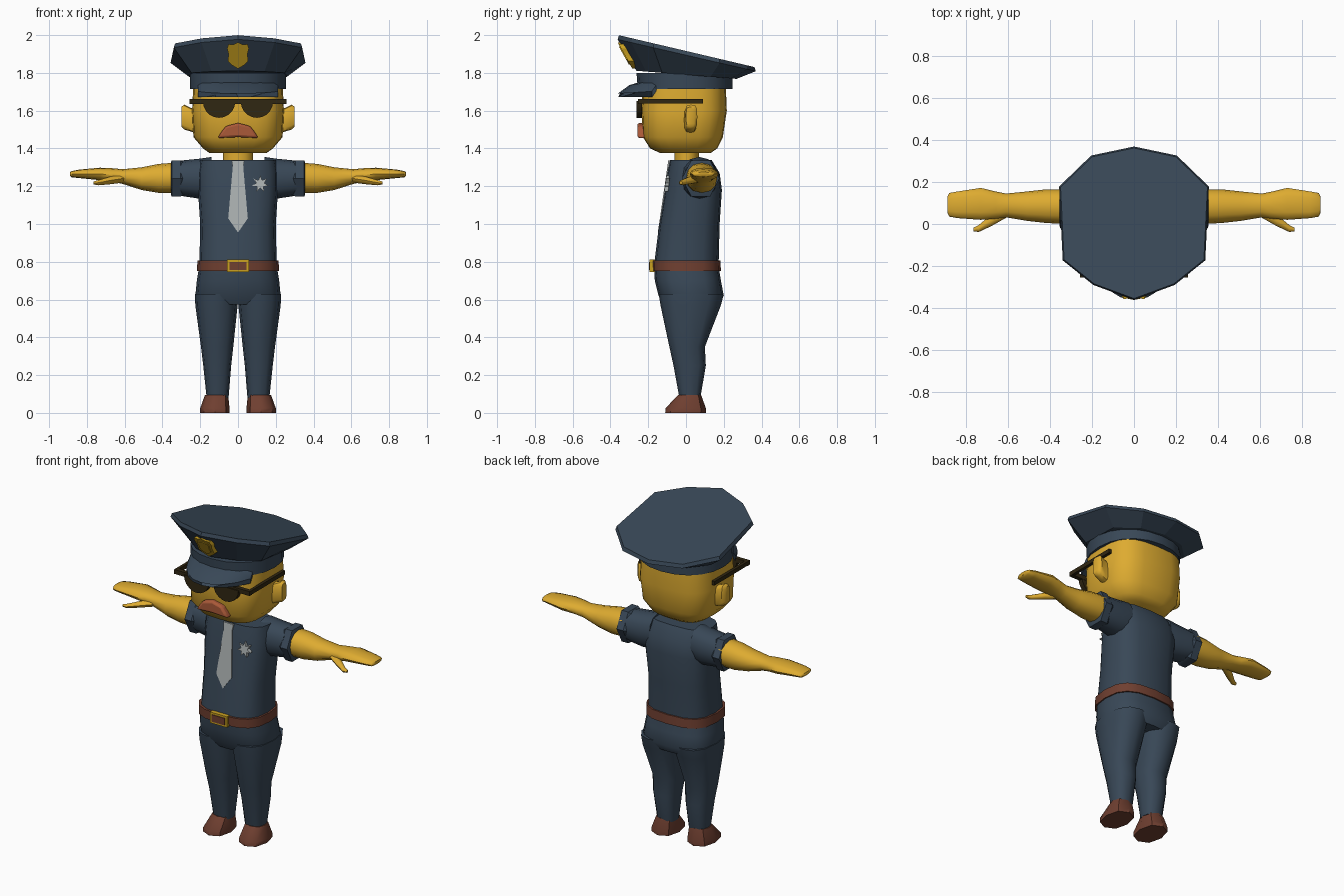
import bpy, bmesh, math
from math import cos, sin, pi

if "Cube" in bpy.data.objects:
    bpy.data.objects.remove(bpy.data.objects["Cube"])


def material(name, r, g, b):
    m = bpy.data.materials.new(name)
    m.use_nodes = True
    m.diffuse_color = (r, g, b, 1)
    m.node_tree.nodes["Principled BSDF"].inputs["Base Color"].default_value = (r, g, b, 1)
    return m


navy = material("navy cloth", .04, .064, .095)
skin = material("yellow skin", .73, .41, .03)
brown = material("brown leather", .16, .05, .03)
gold = material("gold metal", .6, .36, .015)
silver = material("silver grey", .4, .43, .43)
dark = material("dark glass", .03, .02, .006)
lips = material("orange brown lips", .4, .1, .04)


def finish(name, bm, mat, mirror=False, angle=48):
    bmesh.ops.recalc_face_normals(bm, faces=bm.faces)
    me = bpy.data.meshes.new(name)
    bm.to_mesh(me)
    bm.free()
    ob = bpy.data.objects.new(name, me)
    bpy.context.collection.objects.link(ob)
    me.materials.append(mat)
    if mirror:
        ob.modifiers.new("Mirror", "MIRROR").use_mirror_merge = False
    bpy.ops.object.select_all(action="DESELECT")
    ob.select_set(True)
    bpy.context.view_layer.objects.active = ob
    if angle:
        bpy.ops.object.shade_smooth_by_angle(angle=math.radians(angle))
    return ob


def bridge(bm, rings):
    """Skin a list of equal point rings and cap both ends."""
    loops = [[bm.verts.new(p) for p in ring] for ring in rings]
    n = len(loops[0])
    for a, b in zip(loops, loops[1:]):
        for i in range(n):
            j = (i + 1) % n
            bm.faces.new((a[i], a[j], b[j], b[i]))
    bm.faces.new(loops[0])
    bm.faces.new(loops[-1])


def loft(name, mat, rings, n=16, p=2.0, axis="z", mirror=False, angle=48):
    """Rings are (position, low a, high a, low b, high b) along the axis."""
    def point(t, a0, a1, b0, b1, k):
        c, s = cos(2 * pi * k / n), sin(2 * pi * k / n)
        a = (a0 + a1) / 2 + (a1 - a0) / 2 * math.copysign(abs(c) ** (2 / p), c)
        b = (b0 + b1) / 2 + (b1 - b0) / 2 * math.copysign(abs(s) ** (2 / p), s)
        return (a, b, t) if axis == "z" else (t, a, b)
    bm = bmesh.new()
    bridge(bm, [[point(*r, k) for k in range(n)] for r in rings])
    return finish(name, bm, mat, mirror, angle)


def plate(name, mat, outline, y_at, depth, mirror=False):
    """Extrude an (x, z) outline backwards from a sloped front plane."""
    bm = bmesh.new()
    bridge(bm, [[(x, y_at(z) + d, z) for x, z in outline] for d in (0, depth)])
    return finish(name, bm, mat, mirror, 30)


def box(name, mat, x0, x1, y0, y1, z0, z1, mirror=False):
    return plate(name, mat, [(x0, z0), (x1, z0), (x1, z1), (x0, z1)],
                 lambda z: y0, y1 - y0, mirror)


def both_sides(half):
    """Close an outline given for x >= 0 by reflecting it."""
    return half + [(-x, z) for x, z in reversed(half) if x > 0]


# Shirt, belt and trousers
loft("shirt", navy, [(.76, -.205, .205, -.172, .172), (1.0, -.2, .2, -.142, .178),
                     (1.18, -.212, .212, -.113, .19), (1.27, -.212, .212, -.1, .178),
                     (1.34, -.2, .2, -.085, .135)], p=2.8)
loft("belt", brown, [(.75, -.217, .217, -.178, .185),
                     (.806, -.215, .215, -.18, .182)], p=2.8)
loft("hips", navy, [(.78, -.205, .205, -.17, .172), (.7, -.218, .218, -.165, .185),
                    (.62, -.226, .226, -.145, .2), (.575, -.215, .215, -.12, .175)], p=2.8)
loft("legs", navy, [(.63, .0, .228, -.145, .2), (.57, .002, .226, -.135, .185),
                    (.35, .025, .196, -.088, .1), (.25, .036, .184, -.066, .105),
                    (.08, .05, .166, -.035, .076)], n=12, p=2.5, mirror=True)
loft("shoes", brown, [(0, .045, .2, -.11, .105), (.025, .045, .2, -.108, .105),
                      (.095, .052, .175, -.042, .08)], n=8, p=2.4, mirror=True)

# Buckle with an inset centre
box("buckle_frame", gold, -.058, .058, -.192, -.165, .745, .812)
box("buckle_centre", brown, -.044, .044, -.196, -.19, .757, .8)

# Sleeves with rolled cuffs, arms and hands
loft("sleeves", navy, [(.14, -.02, .16, 1.14, 1.355), (.21, -.02, .165, 1.135, 1.345),
                       (.31, -.01, .165, 1.15, 1.335)], n=12, p=2.3, axis="x", mirror=True)
loft("cuffs", navy, [(.29, -.01, .165, 1.14, 1.34), (.305, -.022, .178, 1.13, 1.352),
                     (.35, -.022, .178, 1.13, 1.352), (.355, -.01, .168, 1.142, 1.34)],
     n=6, axis="x", mirror=True, angle=30)
loft("arms", skin, [(.33, .0, .165, 1.165, 1.325), (.42, .005, .165, 1.165, 1.318),
                    (.51, .015, .155, 1.18, 1.3), (.61, .032, .145, 1.212, 1.29),
                    (.66, .025, .155, 1.222, 1.295), (.73, .02, .172, 1.232, 1.298),
                    (.84, .028, .155, 1.243, 1.288), (.88, .035, .148, 1.247, 1.28),
                    (.89, .055, .13, 1.255, 1.275)], n=12, p=2.2, axis="x", mirror=True)
loft("thumbs", skin, [(.6, .035, .1, 1.22, 1.265), (.68, -.01, .045, 1.21, 1.25),
                      (.74, -.038, -.005, 1.205, 1.232), (.765, -.035, -.018, 1.21, 1.225)],
     n=8, axis="x", mirror=True)

# Neck, head and ears
loft("neck", skin, [(1.31, -.08, .08, -.062, .068), (1.4, -.08, .08, -.062, .068)], n=12)
loft("head", skin, [(1.375, -.15, .15, -.135, .13), (1.4, -.185, .185, -.19, .165),
                    (1.46, -.236, .236, -.228, .195), (1.6, -.243, .243, -.235, .216),
                    (1.75, -.236, .236, -.228, .21)], n=24, p=3.0, angle=60)
loft("ears", skin, [(.2, -.01, .055, 1.47, 1.61), (.25, -.01, .055, 1.49, 1.615),
                    (.285, -.005, .06, 1.5, 1.632), (.3, .0, .045, 1.515, 1.62)],
     n=12, p=3.5, axis="x", mirror=True)

# Mouth
mouth = plate("mouth", lips, both_sides([(0, 1.535), (.065, 1.518), (.09, 1.485),
                                         (.108, 1.455), (0, 1.46)]),
              lambda z: -.258, .07)
bevel = mouth.modifiers.new("Bevel", "BEVEL")
bevel.width, bevel.segments = .012, 2

# Sunglasses
plate("lenses", dark, [(.1 + .086 * cos(pi * k / 10), 1.65 - .088 * sin(pi * k / 10))
                       for k in range(11)], lambda z: -.262, .03, True)
box("glasses_bar", dark, -.258, .258, -.255, -.23, 1.635, 1.662)
box("glasses_temples", dark, .24, .258, -.255, .09, 1.637, 1.662, True)

# Tie and star badge lying on the shirt front
chest = lambda z: -.094 - .145 * (1.335 - z)
plate("tie", silver, both_sides([(0, 1.337), (.034, 1.337), (.028, 1.3), (.052, 1.03),
                                 (0, .955)]), chest, .012)
plate("star_badge", silver, [(.118 + r * sin(pi * k / 7), 1.212 + r * cos(pi * k / 7))
                             for k in range(14) for r in [.022 if k % 2 else .045]],
      lambda z: chest(z) + .002, .02)

# Cap band and flared ten-sided crown
loft("cap_band", navy, [(1.715, -.255, .255, -.255, .245), (1.8, -.255, .255, -.262, .245)],
     n=20, p=2.2)
half = [(0, -.355), (.19, -.285), (.333, -.17), (.35, .175), (.2, .32), (0, .362)]
rim = both_sides(half)
tilt = lambda y: 1.916 - .235 * y


def crown_ring(scale, height):
    return [(x * scale, y * scale, height(y)) for x, y in rim]


bm = bmesh.new()
bridge(bm, [crown_ring(.74, lambda y: 1.79 - .06 * y),
            crown_ring(1.02, lambda y: tilt(y) - .022), crown_ring(1, tilt)])
finish("cap_crown", bm, navy, angle=0)

# Visor as a thick curved strip
bm = bmesh.new()
arc = [math.radians(a) for a in range(-60, 61, 15)]
bridge(bm, [[(rx * sin(a), -ry * cos(a) + .0, z + .025 * (1 - cos(a)) * (rx < .25))
             for a in arc] + [(rx * .99 * sin(a), -ry * .99 * cos(a), z - .018)
                              for a in reversed(arc)]
            for rx, ry, z in ((.235, .235, 1.755), (.243, .3, 1.735), (.246, .362, 1.69))])
finish("visor", bm, navy)

# Shield on the cap front
shield = [(0, 1.962), (.025, 1.95), (.05, 1.952), (.058, 1.93), (.05, 1.9),
          (.054, 1.862), (.03, 1.84), (0, 1.822)]
slope = lambda z: -.284 - .56 * (z - 1.822)
plate("cap_shield", gold, both_sides(shield), slope, .03)
plate("cap_shield_centre", gold,
      both_sides([(x * .68, 1.892 + (z - 1.892) * .68) for x, z in shield]),
      lambda z: slope(z) - .006, .02)
